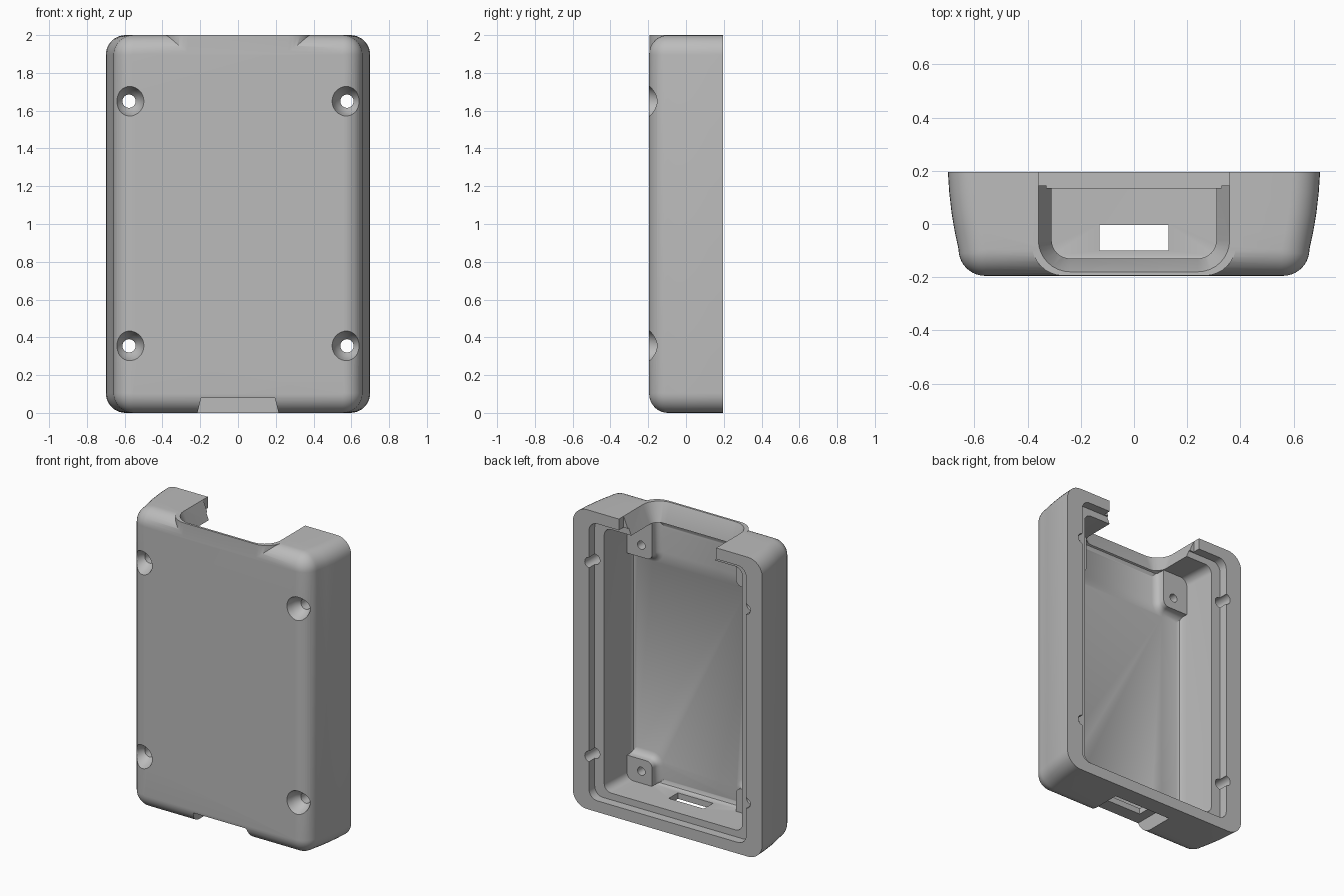
import bpy, bmesh, math
from mathutils import Vector

if "Cube" in bpy.data.objects:
    bpy.data.objects.remove(bpy.data.objects["Cube"], do_unlink=True)

FRONT, BACK = -0.195, 0.195
SEG = 8


def rounded(a0, a1, b0, b1, r):
    """Rounded rectangle outline as 2D points."""
    corners = [(a1 - r, b1 - r), (a0 + r, b1 - r), (a0 + r, b0 + r), (a1 - r, b0 + r)]
    pts = []
    for q, (a, b) in enumerate(corners):
        for i in range(SEG + 1):
            t = math.pi / 2 * (q + i / SEG)
            pts.append((a + r * math.cos(t), b + r * math.sin(t)))
    return pts


def loft(name, rings):
    """Closed solid through matching rings of points."""
    bm = bmesh.new()
    rows = [[bm.verts.new(p) for p in ring] for ring in rings]
    n = len(rows[0])
    for lo, hi in zip(rows, rows[1:]):
        for i in range(n):
            j = (i + 1) % n
            bm.faces.new((lo[i], lo[j], hi[j], hi[i]))
    bm.faces.new(rows[0])
    bm.faces.new(rows[-1])
    bmesh.ops.recalc_face_normals(bm, faces=bm.faces)
    mesh = bpy.data.meshes.new(name)
    bm.to_mesh(mesh)
    bm.free()
    ob = bpy.data.objects.new(name, mesh)
    bpy.context.collection.objects.link(ob)
    return ob


def ring_y(y, x0, x1, z0, z1, r):
    return [Vector((a, y, b)) for a, b in rounded(x0, x1, z0, z1, r)]


def ring_z(z, w, y0, y1, r):
    return [Vector((a, b, z)) for a, b in rounded(-w, w, y0, y1, r)]


def circle_y(y, x, z, r, n=32):
    return [Vector((x + r * math.cos(math.tau * i / n), y,
                    z + r * math.sin(math.tau * i / n))) for i in range(n)]


def box(name, x0, x1, y0, y1, z0, z1, grow=0.0):
    """Box whose lower end (z0) is wider by grow."""
    def ring(z, g):
        return [Vector(p) for p in ((x0 - g, y0, z), (x1 + g, y0, z),
                                    (x1 + g, y1, z), (x0 - g, y1, z))]
    return loft(name, [ring(z0, grow), ring(z1, 0)])


def combine(target, tool, operation):
    mod = target.modifiers.new(tool.name, 'BOOLEAN')
    mod.operation, mod.object, mod.solver = operation, tool, 'EXACT'
    bpy.context.view_layer.objects.active = target
    bpy.ops.object.modifier_apply(modifier=mod.name)
    bpy.data.objects.remove(tool, do_unlink=True)


# Outer case: curved draft on the sides, then a round front edge
rings = []
for y, w in ((BACK, 0.70), (0.12, 0.695), (0.04, 0.686), (-0.03, 0.674), (-0.095, 0.66)):
    rings.append(ring_y(y, -w, w, 0, 2, 0.105))
for i in range(1, 11):
    t = math.pi / 2 * i / 10
    inset = 0.1 * (1 - math.cos(t))
    y = -0.095 - 0.1 * math.sin(t)
    w = 0.66 - inset
    rings.append(ring_y(y, -w, w, inset, 2 - inset, 0.105 - inset))
case = loft("enclosure_case", rings)

# Raised collar that squares off the front edge around the top opening
combine(case, loft("collar", [ring_z(z, 0.385, FRONT + 0.0005, 0.15, 0.12)
                              for z in (1.84, 1.9997)]), 'UNION')

# Main cavity and the shallow step around the rim
cavity = []
for y, w, g in ((0.22, 0.51, 0), (0.13, 0.51, 0), (-0.12, 0.495, 0),
                (-0.141, 0.495, 0.009), (-0.15, 0.495, 0.03)):
    cavity.append(ring_y(y, -w + g, w - g, 0.12 + g, 1.88 - g, 0.05 - g))
combine(case, loft("cavity", cavity), 'DIFFERENCE')
combine(case, loft("rim_step", [ring_y(y, -0.58, 0.58, 0.075, 1.925, 0.06)
                                for y in (0.135, 0.25)]), 'DIFFERENCE')

# Board mounts with flared feet in the inner corners
for side in (-1, 1):
    for name, z0, z1, hole_z in (("lower", 0.09, 0.28, 0.20), ("upper", 1.63, 1.91, 1.71)):
        x0, x1 = sorted((side * 0.31, side * 0.53))
        feet = ((-0.165, 0.05), (-0.15, 0.04), (-0.141, 0.02), (-0.13, 0.007),
                (-0.115, 0), (-0.085, 0))
        combine(case, loft(name + "_mount", [
            ring_y(y, x0 - g, x1 + g, z0 - g * (name == "upper"),
                   z1 + g * (name == "lower"), 0.04 + g) for y, g in feet]), 'UNION')
        combine(case, loft(name + "_pilot", [circle_y(y, side * 0.39, hole_z, 0.028)
                                             for y in (-0.15, 0.0)]), 'DIFFERENCE')

# Funnel-shaped opening through the top wall
combine(case, loft("top_opening", [ring_z(z, w, y, 0.5, r) for z, w, y, r in (
    (1.84, 0.305, -0.128, 0.07), (1.88, 0.31, -0.13, 0.07),
    (2.0, 0.36, -0.18, 0.12), (2.02, 0.367, -0.187, 0.12))]), 'DIFFERENCE')
combine(case, box("opening_notch", -0.36, 0.36, 0.145, 0.3, 1.86, 2.1), 'DIFFERENCE')

# Recess and cable slot in the bottom wall
combine(case, box("bottom_recess", -0.195, 0.195, -0.3, 0.08, -0.02, 0.08, 0.025), 'DIFFERENCE')
combine(case, box("cable_slot", -0.13, 0.13, -0.1, -0.003, 0.0, 0.2), 'DIFFERENCE')

# Countersunk screw holes
for x in (-0.577, 0.577):
    for z in (0.355, 1.65):
        profile = ((-0.25, 0.085), (FRONT, 0.079), (-0.165, 0.069), (-0.135, 0.056),
                   (-0.11, 0.035), (0.3, 0.035))
        combine(case, loft("screw_hole", [circle_y(y, x, z, r) for y, r in profile]),
                'DIFFERENCE')

# Material and shading
grey = bpy.data.materials.new("plain_grey")
grey.use_nodes = True
colour = (0.5, 0.5, 0.5, 1)
grey.diffuse_color = colour
grey.node_tree.nodes["Principled BSDF"].inputs["Base Color"].default_value = colour
case.data.materials.clear()
case.data.materials.append(grey)
for face in case.data.polygons:
    face.material_index = 0
bpy.ops.object.select_all(action='DESELECT')
case.select_set(True)
bpy.context.view_layer.objects.active = case
bpy.ops.object.shade_smooth_by_angle(angle=math.radians(30))
